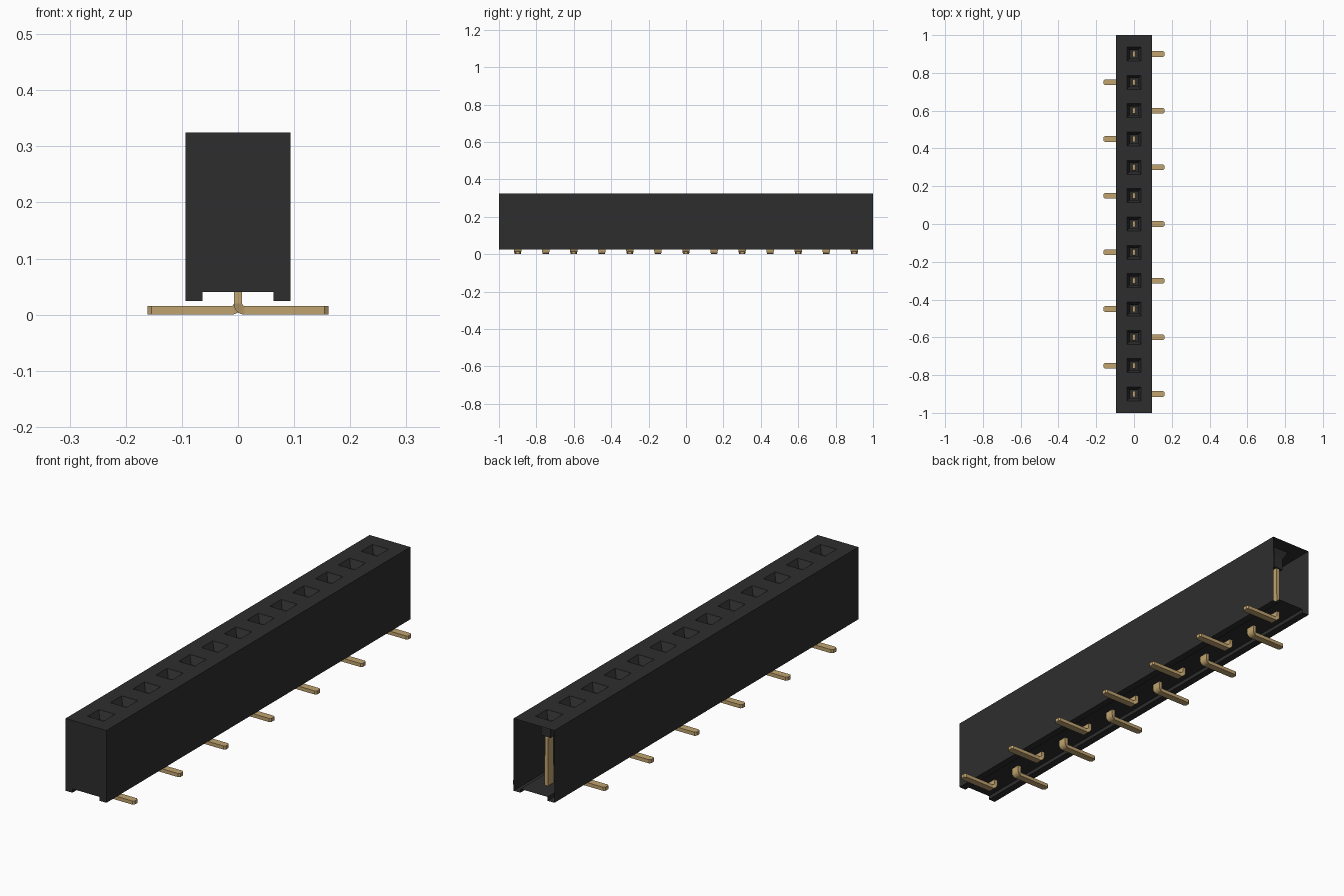
import bpy, bmesh, math

cube = bpy.data.objects.get("Cube")
if cube:
    bpy.data.objects.remove(cube, do_unlink=True)


def material(name, rgb, roughness):
    m = bpy.data.materials.new(name)
    m.use_nodes = True
    m.diffuse_color = (*rgb, 1)
    bsdf = m.node_tree.nodes["Principled BSDF"]
    bsdf.inputs["Base Color"].default_value = (*rgb, 1)
    bsdf.inputs["Roughness"].default_value = roughness
    return m


black = material("black plastic", (0.027, 0.027, 0.027), 0.6)
gold = material("pale gold metal", (0.53, 0.37, 0.16), 0.5)

COUNT, PITCH = 13, 0.15
HALF_W, HALF_L, TOP = 0.094, 1.0, 0.325
centres = [0.9 - PITCH * i for i in range(COUNT)]


def finish(bm, name, mat):
    mesh = bpy.data.meshes.new(name)
    bm.to_mesh(mesh)
    bm.free()
    mesh.materials.append(mat)
    return mesh


def place(name, mesh, y=0):
    ob = bpy.data.objects.new(name, mesh)
    ob.location.y = y
    bpy.context.collection.objects.link(ob)
    return ob


def bridge(bm, a, b):
    n = len(a)
    for k in range(n):
        bm.faces.new((a[k], a[(k + 1) % n], b[(k + 1) % n], b[k]))


# Housing walls: channelled section run lengthwise, closed in front, open behind
bm = bmesh.new()
half = [(HALF_W, TOP), (HALF_W, 0.024), (0.063, 0.024), (0.063, 0.04)]
section = [(-x, z) for x, z in half] + half[::-1]
front = [bm.verts.new((x, -HALF_L, z)) for x, z in section]
back = [bm.verts.new((x, HALF_L, z)) for x, z in section]
for k in range(len(section) - 1):
    bm.faces.new((front[k], back[k], back[k + 1], front[k + 1]))
bm.faces.new(front)
place("housing_walls", finish(bm, "housing_walls", black))


# Housing top: one cell per socket, each with a chamfered square well
def rectangle(bm, hx, y0, y1, z):
    return [bm.verts.new(p) for p in
            ((-hx, y0, z), (hx, y0, z), (hx, y1, z), (-hx, y1, z))]


bm = bmesh.new()
for i, y in enumerate(centres):
    y0 = -HALF_L if i == COUNT - 1 else y - PITCH / 2
    y1 = HALF_L if i == 0 else y + PITCH / 2
    loops = [rectangle(bm, HALF_W, y0, y1, TOP)]
    for h, z in ((0.037, TOP), (0.022, 0.295), (0.022, 0.245)):
        loops.append(rectangle(bm, h, y - h, y + h, z))
    for a, b in zip(loops, loops[1:]):
        bridge(bm, a, b)
    bm.faces.new(loops[-1])
bmesh.ops.remove_doubles(bm, verts=bm.verts, dist=1e-5)
place("housing_top", finish(bm, "housing_top", black))


# Contact: flat strip going down through the housing and bending out to a foot
def contact_mesh(side):
    t, r = 0.015, 0.012
    zc = t / 2 + r
    # x, z, bend angle, half width, half thickness
    stations = [(0, 0.255, 0, 0.015, 0.009), (0, 0.235, 0, 0.018, t / 2)]
    for k in range(7):
        a = math.radians(15 * k)
        stations.append((r - r * math.cos(a), zc - r * math.sin(a), a,
                         0.020 - 0.005 * k / 6, t / 2))
    stations += [(0.154, t / 2, math.pi / 2, 0.015, t / 2),
                 (0.161, t / 2, math.pi / 2, 0.009, t / 2)]
    bm = bmesh.new()
    rings = []
    for x, z, a, w, h in stations:
        nx, nz = math.cos(a) * h, math.sin(a) * h
        rings.append([bm.verts.new((side * (x + u * nx), v * w, z + u * nz))
                      for u, v in ((-1, -1), (1, -1), (1, 1), (-1, 1))])
    for a, b in zip(rings, rings[1:]):
        bridge(bm, a, b)
    bm.faces.new(rings[0])
    bm.faces.new(rings[-1])
    bmesh.ops.recalc_face_normals(bm, faces=bm.faces)
    return finish(bm, "contact", gold)


# Contacts alternate sides along the row
meshes = {1: ("left_contact", contact_mesh(1)),
          -1: ("right_contact", contact_mesh(-1))}
for i, y in enumerate(centres):
    name, mesh = meshes[1 if i % 2 == 0 else -1]
    place(f"{name}_{i + 1}", mesh, y)
